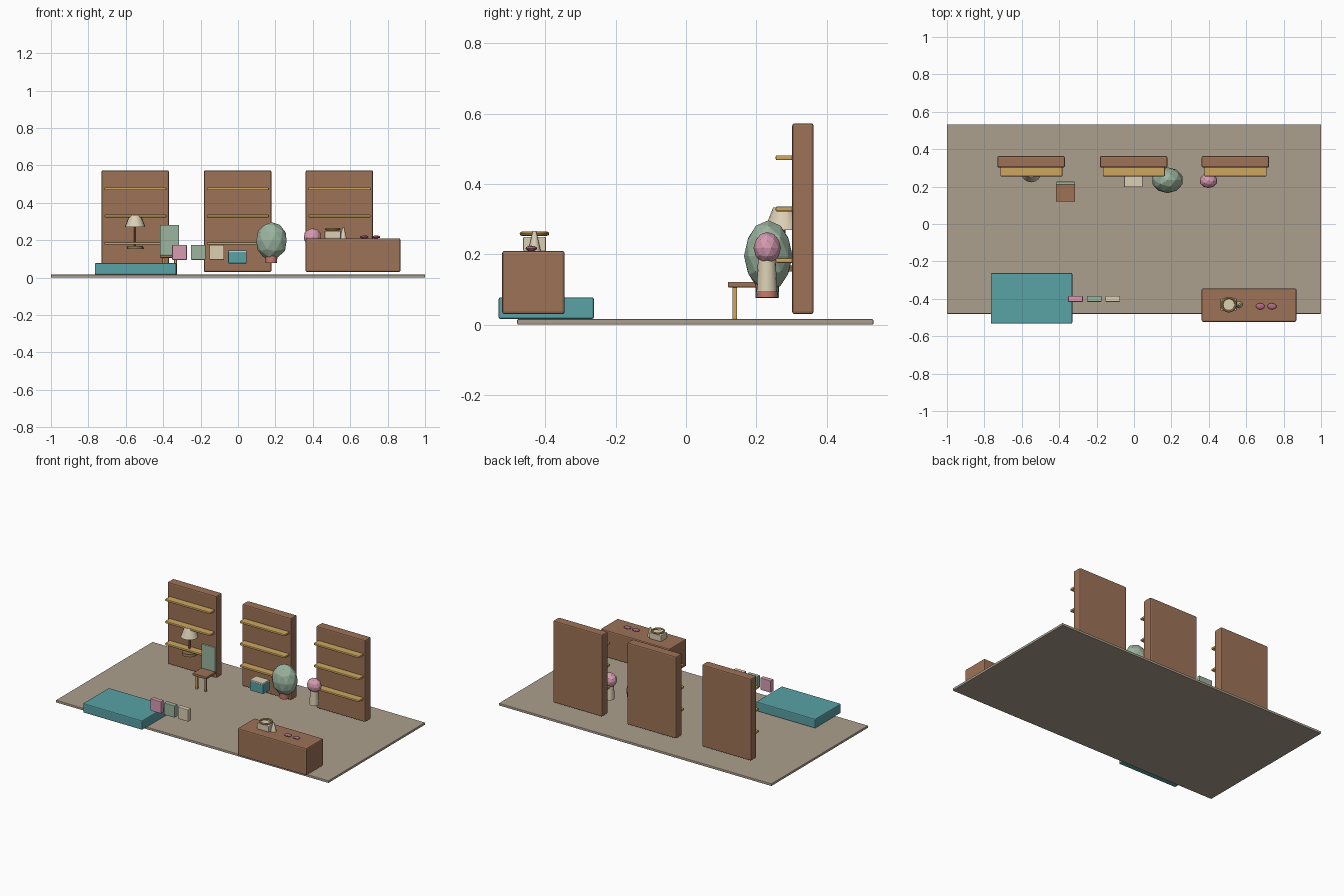
import bpy
from mathutils import Vector

if "Cube" in bpy.data.objects:
    bpy.data.objects.remove(bpy.data.objects["Cube"])

COLORS = {
    "brown": (0.34, 0.17, 0.095), "teal": (0.10, 0.36, 0.38),
    "taupe": (0.41, 0.35, 0.27), "gold": (0.61, 0.38, 0.115),
    "green": (0.33, 0.46, 0.35), "pink": (0.68, 0.33, 0.44),
    "cream": (0.72, 0.63, 0.46), "salmon": (0.61, 0.22, 0.16),
    "bronze": (0.28, 0.17, 0.08), "rose": (0.42, 0.15, 0.22),
}
MATS = {}
for key, rgb in COLORS.items():
    MATS[key] = bpy.data.materials.new(key)
    MATS[key].diffuse_color = (*rgb, 1)


def finish(name, color, smooth=False):
    ob = bpy.context.object
    ob.name = name
    ob.data.materials.append(MATS[color])
    if smooth:
        bpy.ops.object.shade_smooth_by_angle()
    return ob


def box(name, color, x, y, z, bevel=0.003):
    """Bevelled box from (min, max) ranges."""
    lo, hi = Vector((x[0], y[0], z[0])), Vector((x[1], y[1], z[1]))
    bpy.ops.mesh.primitive_cube_add(size=1, location=(lo + hi) / 2)
    ob = finish(name, color)
    ob.scale = hi - lo
    bpy.ops.object.transform_apply(location=False, rotation=False, scale=True)
    if bevel:
        mod = ob.modifiers.new("bevel", "BEVEL")
        mod.width, mod.segments = bevel, 2
    return ob


def cone(name, color, x, y, z, r_bottom, r_top, sides=16):
    bpy.ops.mesh.primitive_cone_add(vertices=sides, radius1=r_bottom, radius2=r_top,
                                    depth=z[1] - z[0], location=(x, y, (z[0] + z[1]) / 2))
    return finish(name, color, True)


def blob(name, color, center, radii, detail=2):
    bpy.ops.mesh.primitive_ico_sphere_add(subdivisions=detail, radius=1, location=center)
    ob = finish(name, color)
    ob.scale = radii
    return ob


# Floor slab and low display platform
box("floor", "taupe", (-1, 1), (-0.48, 0.533), (0, 0.016))
box("platform", "teal", (-0.765, -0.33), (-0.533, -0.262), (0.016, 0.078), 0.006)

# Three wall cabinets, each with three shelves
for i, cx in enumerate((-0.55, -0.002, 0.542)):
    box(f"cabinet_{i}", "brown", (cx - 0.18, cx + 0.18), (0.302, 0.363), (0.03, 0.573), 0.007)
    for j, z in enumerate((0.183, 0.329, 0.475)):
        sx = cx + 0.001
        box(f"shelf_{i}_{j}", "gold", (sx - 0.166, sx + 0.166), (0.255, 0.308),
            (z - 0.007, z + 0.007), 0.004)

# Table lamp
cone("lamp_base", "bronze", -0.55, 0.277, (0.152, 0.168), 0.045, 0.042)
cone("lamp_stem", "bronze", -0.55, 0.277, (0.165, 0.28), 0.006, 0.006, 10)
cone("lamp_shade", "cream", -0.55, 0.277, (0.27, 0.334), 0.054, 0.029)

# Chair with a tall back and two front legs
box("chair_seat", "brown", (-0.417, -0.315), (0.119, 0.223), (0.106, 0.122))
box("chair_back", "green", (-0.417, -0.315), (0.21, 0.226), (0.12, 0.281))
for i, x in enumerate((-0.398, -0.334)):
    box(f"chair_leg_{i}", "gold", (x - 0.007, x + 0.007), (0.132, 0.145), (0.016, 0.108), 0.002)

# Row of small panels beside the platform
for i, (x, c) in enumerate(((-0.313, "pink"), (-0.213, "green"), (-0.113, "cream"))):
    box(f"panel_{i}", c, (x - 0.039, x + 0.039), (-0.416, -0.385), (0.095, 0.174))

# Lidded box
box("storage_box", "teal", (-0.053, 0.046), (0.197, 0.265), (0.076, 0.137))
box("storage_lid", "cream", (-0.053, 0.046), (0.197, 0.265), (0.135, 0.147))

# Potted shrub
cone("shrub_pot", "salmon", 0.178, 0.231, (0.077, 0.125), 0.03, 0.034)
blob("shrub_leaves", "green", (0.179, 0.234, 0.196), (0.085, 0.069, 0.101))

# Vase with flowers
cone("vase", "cream", 0.398, 0.23, (0.093, 0.195), 0.029, 0.025)
blob("flower_head", "pink", (0.398, 0.231, 0.218), (0.048, 0.039, 0.046))

# Counter
box("counter", "brown", (0.362, 0.868), (-0.523, -0.345), (0.03, 0.21), 0.007)

# Basket with ring, small cone and pebbles on the counter
box("basket", "cream", (0.463, 0.55), (-0.463, -0.398), (0.209, 0.25), 0.004)
bpy.ops.mesh.primitive_torus_add(location=(0.507, -0.431, 0.259), major_radius=0.036,
                                 minor_radius=0.006, major_segments=20, minor_segments=8)
finish("basket_ring", "gold", True)
cone("counter_cone", "cream", 0.563, -0.431, (0.209, 0.267), 0.018, 0.005, 12)
for i, x in enumerate((0.675, 0.737)):
    blob(f"pebble_{i}", "rose", (x, -0.44, 0.217), (0.025, 0.017, 0.008))

for m in bpy.data.materials:
    if m.users and not m.is_grease_pencil:
        m.use_nodes = True
        m.node_tree.nodes["Principled BSDF"].inputs["Base Color"].default_value = m.diffuse_color
